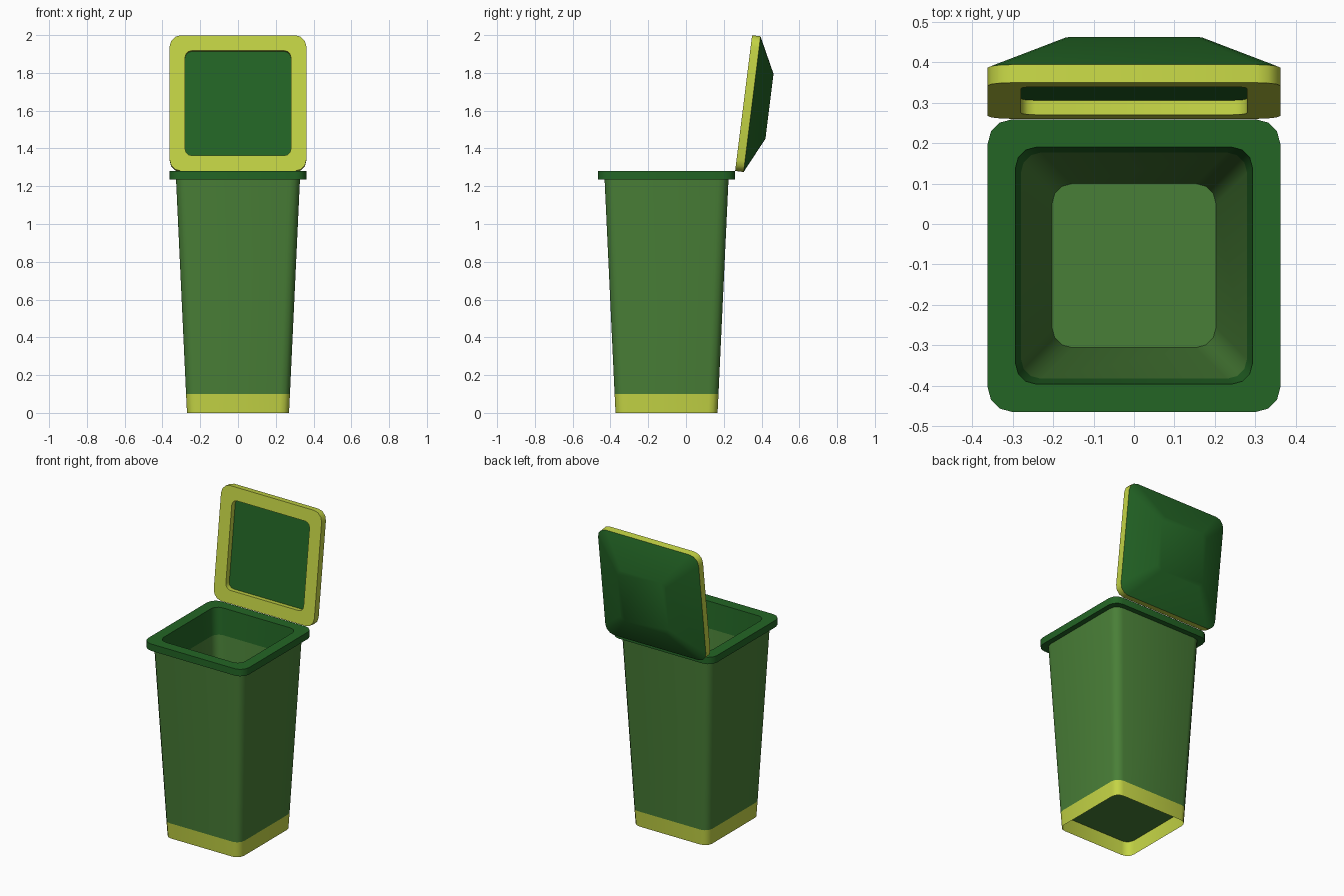
import bpy, bmesh, math
from mathutils import Matrix

if "Cube" in bpy.data.objects:
    bpy.data.objects.remove(bpy.data.objects["Cube"])


def material(name, rgb):
    m = bpy.data.materials.new(name)
    lin = [(c / 255 / 12.92) if c < 11 else ((c / 255 + 0.055) / 1.055) ** 2.4 for c in rgb]
    m.diffuse_color = (*lin, 1)
    m.use_nodes = True
    m.node_tree.nodes["Principled BSDF"].inputs["Base Color"].default_value = m.diffuse_color
    return m


LEAF = material("leaf_green", (73, 127, 55))
DARK = material("dark_green", (35, 101, 37))
LIME = material("lime_yellow", (196, 212, 69))

SEGMENTS = 3  # facets per rounded corner


def rounded_square(half, radius):
    pts = []
    for k in range(4):
        a0 = k * math.pi / 2
        cx = (half - radius) * (1 if k in (0, 3) else -1)
        cy = (half - radius) * (1 if k in (0, 1) else -1)
        for i in range(SEGMENTS + 1):
            a = a0 + i / SEGMENTS * math.pi / 2
            pts.append((cx + radius * math.cos(a), cy + radius * math.sin(a)))
    return pts


def loft(name, sections, mat, matrix, cap_start=False, cap_end=False):
    """Skin rounded squares given as (half size, height, corner radius)."""
    bm = bmesh.new()
    rings = [[bm.verts.new((x, y, z)) for x, y in rounded_square(h, r)]
             for h, z, r in sections]
    for a, b in zip(rings, rings[1:]):
        n = len(a)
        for i in range(n):
            j = (i + 1) % n
            bm.faces.new((a[i], a[j], b[j], b[i]))
    if cap_start:
        bm.faces.new(rings[0][::-1])
    if cap_end:
        bm.faces.new(rings[-1])
    mesh = bpy.data.meshes.new(name)
    bm.to_mesh(mesh)
    bm.free()
    mesh.transform(matrix)
    mesh.materials.append(mat)
    mesh.shade_smooth()
    mesh.set_sharp_from_angle(angle=math.radians(40))
    ob = bpy.data.objects.new(name, mesh)
    bpy.context.collection.objects.link(ob)
    return ob


bin_frame = Matrix.Translation((0, -0.103, 0))

# Open skirt around the foot
loft("base_band", [(0.27, 0, 0.05), (0.275, 0.1, 0.05)], LIME, bin_frame)

# Tapered outer body, closed underneath
loft("body", [(0.275, 0.1, 0.05), (0.328, 1.235, 0.055)], LEAF, bin_frame, cap_start=True)

# Inside walls and floor
loft("inner_liner", [(0.28, 1.11, 0.05), (0.203, 0.14, 0.05)], LEAF, bin_frame, cap_end=True)

# Overhanging rim with its inner lip
loft("rim", [(0.328, 1.235, 0.055), (0.362, 1.235, 0.06), (0.362, 1.28, 0.06),
             (0.293, 1.28, 0.05), (0.28, 1.11, 0.05)], DARK, bin_frame)

# Open lid, leaning back; local z is the lid's outer side
lid_frame = (Matrix.Translation((0, 0.305, 1.64))
             @ Matrix.Rotation(math.radians(-97.1), 4, 'X'))
loft("lid_frame", [(0.28, 0.036, 0.035), (0.28, 0, 0.035),
                   (0.362, 0, 0.06), (0.362, 0.045, 0.06)], LIME, lid_frame)
loft("lid_inner_panel", [(0.28, 0.036, 0.035)], DARK, lid_frame, cap_start=True)
loft("lid_dome", [(0.362, 0.045, 0.06), (0.173, 0.138, 0.03)], DARK, lid_frame, cap_end=True)
